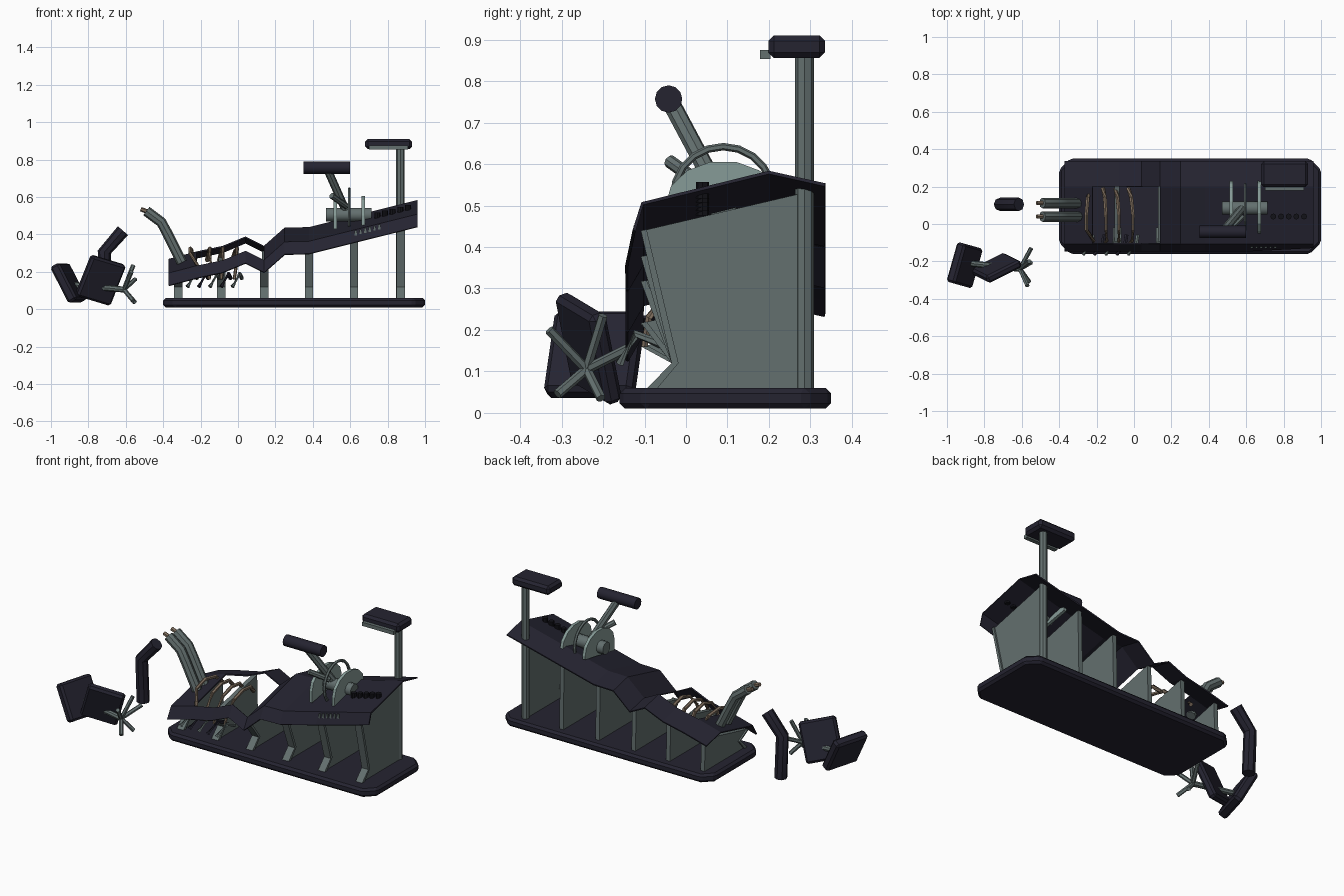
import bpy, bmesh, math
from mathutils import Vector, Matrix

if "Cube" in bpy.data.objects:
    bpy.data.objects.remove(bpy.data.objects["Cube"])


def material(name, rgb):
    m = bpy.data.materials.new(name)
    m.use_nodes = True
    m.diffuse_color = (*rgb, 1)
    m.node_tree.nodes["Principled BSDF"].inputs["Base Color"].default_value = (*rgb, 1)
    return m


NAVY = material("dark navy", (0.018, 0.017, 0.03))
GREY = material("steel grey", (0.125, 0.16, 0.158))
PALE = material("pale teal", (0.24, 0.33, 0.31))
BROWN = material("bone brown", (0.21, 0.155, 0.11))
BLACK = material("black", (0.006, 0.006, 0.009))


def finish(name, bm, mat, bevel=0, smooth=False):
    bmesh.ops.recalc_face_normals(bm, faces=bm.faces)
    mesh = bpy.data.meshes.new(name)
    bm.to_mesh(mesh)
    bm.free()
    mesh.materials.append(mat)
    ob = bpy.data.objects.new(name, mesh)
    bpy.context.collection.objects.link(ob)
    if bevel:
        b = ob.modifiers.new("bevel", "BEVEL")
        b.width, b.segments = bevel, 1
    if smooth:
        bpy.ops.object.select_all(action="DESELECT")
        ob.select_set(True)
        bpy.context.view_layer.objects.active = ob
        bpy.ops.object.shade_smooth_by_angle(angle=math.radians(40))
    return ob


def box(name, centre, size, mat, bevel=0, axes=None):
    bm = bmesh.new()
    bmesh.ops.create_cube(bm, size=1)
    bmesh.ops.scale(bm, vec=size, verts=bm.verts)
    if axes:
        a = Vector(axes[0]).normalized()
        n = a.cross(Vector(axes[1])).normalized()
        rot = Matrix((a, n.cross(a), n)).transposed()
        bmesh.ops.rotate(bm, matrix=rot, verts=bm.verts)
    bmesh.ops.translate(bm, vec=centre, verts=bm.verts)
    return finish(name, bm, mat, bevel)


def tube(name, points, radius, mat, sides=8, closed=False, taper=1.0):
    """Sweep a polygon along a path, with mitred bends."""
    bm = bmesh.new()
    pts = [Vector(p) for p in points]
    n = len(pts)
    rings = []
    for i, p in enumerate(pts):
        before = pts[i - 1] if closed or i else p
        after = pts[(i + 1) % n] if closed or i < n - 1 else p
        d = (after - before).normalized()
        ref = Vector((0, 1, 0)) if abs(d.y) < 0.8 and not closed else Vector((1, 0, 0))
        u = d.cross(ref).normalized()
        v = d.cross(u)
        r = radius * (1 + (taper - 1) * i / (n - 1))
        rings.append([bm.verts.new(p + r * (u * math.cos(a) + v * math.sin(a)))
                      for a in (math.tau * k / sides for k in range(sides))])
    for i in range(n if closed else n - 1):
        a, b = rings[i], rings[(i + 1) % n]
        for k in range(sides):
            j = (k + 1) % sides
            bm.faces.new((a[k], a[j], b[j], b[k]))
    if not closed:
        bm.faces.new(rings[0])
        bm.faces.new(rings[-1])
    return finish(name, bm, mat, smooth=sides > 6)


def plate_x(name, x, width, profile, mat, bevel=0):
    """Extrude a y-z outline along x."""
    bm = bmesh.new()
    f = bm.faces.new([bm.verts.new((x - width / 2, y, z)) for y, z in profile])
    ext = bmesh.ops.extrude_face_region(bm, geom=[f])
    moved = [g for g in ext["geom"] if isinstance(g, bmesh.types.BMVert)]
    bmesh.ops.translate(bm, vec=(width, 0, 0), verts=moved)
    return finish(name, bm, mat, bevel)


# Base slab with cut corners
bm = bmesh.new()
c = 0.06
outline = []
for sx, sy in ((-1, -1), (1, -1), (1, 1), (-1, 1)):
    pair = [(0.3 + sx * (0.70 - c), 0.095 + sy * 0.255), (0.3 + sx * 0.70, 0.095 + sy * (0.255 - c))]
    outline += pair if sx * sy < 0 else pair[::-1]
face = bm.faces.new([bm.verts.new((x, y, 0.01)) for x, y in outline])
ext = bmesh.ops.extrude_face_region(bm, geom=[face])
bmesh.ops.translate(bm, vec=(0, 0, 0.05), verts=[g for g in ext["geom"] if isinstance(g, bmesh.types.BMVert)])
finish("base_slab", bm, NAVY, 0.013)

# Sloping deck shell, open over the broken section
STATIONS = [(-0.37, 0.265), (-0.22, 0.305), (-0.08, 0.335), (0.04, 0.385), (0.14, 0.335),
            (0.25, 0.432), (0.38, 0.435), (0.62, 0.495), (0.96, 0.58)]


def ridge(x):
    for (x0, z0), (x1, z1) in zip(STATIONS, STATIONS[1:]):
        if x <= x1:
            return z0 + (z1 - z0) * (x - x0) / (x1 - x0)
    return STATIONS[-1][1]


bm = bmesh.new()
rows = []
for x, z in STATIONS:
    skirt = -0.125 if x > 0.9 else -0.143
    section = [(skirt, -0.14), (-0.105, -0.075), (0.2, 0), (0.335, -0.03)]
    rows.append([bm.verts.new((x, y, z + dz)) for y, dz in section])
for i, (a, b) in enumerate(zip(rows, rows[1:])):
    for k in range(3):
        if not (k == 1 and 1 <= i <= 3):
            bm.faces.new((a[k], b[k], b[k + 1], a[k + 1]))
shell = finish("deck_shell", bm, NAVY)
solid = shell.modifiers.new("thickness", "SOLIDIFY")
solid.thickness, solid.offset = 0.008, 0

# Support frames under the deck, each with a front flange
for i, x in enumerate((-0.32, -0.09, 0.14, 0.38, 0.62, 0.87)):
    z = ridge(x)
    profile = [(-0.09, 0.058), (0.30, 0.058), (0.292, z - 0.025), (-0.105, z - 0.118), (-0.03, 0.12)]
    plate_x(f"frame_panel_{i}", x, 0.026, profile, GREY)
    flange = [(-0.095, 0.058), (-0.035, 0.12), (-0.109, z - 0.118),
              (-0.095, z - 0.115), (-0.018, 0.12), (-0.07, 0.058)]
    plate_x(f"frame_flange_{i}", x, 0.044, flange, GREY)

# Rear mast with lamp box
tube("mast", [(0.868, 0.286, 0.058), (0.868, 0.286, 0.87)], 0.023, GREY)
box("mast_box", (0.805, 0.267, 0.883), (0.25, 0.137, 0.055), NAVY, 0.014)
box("lamp_strip", (0.805, 0.191, 0.864), (0.21, 0.025, 0.022), GREY)

# Control unit: side cheeks, drum, wheel ring, lever
for i, x in enumerate((0.52, 0.67)):
    cheek = [(0.09 + 0.14 * math.cos(a), 0.50 + 0.108 * math.sin(a))
             for a in (math.pi * k / 7 for k in range(8))]
    cheek += [(-0.05, 0.43), (0.23, 0.48)]
    plate_x(f"control_cheek_{i}", x, 0.018, cheek, PALE)
tube("control_drum", [(0.47, 0.085, 0.505), (0.715, 0.085, 0.505)], 0.037, GREY, 10)
tube("control_ring", [(0.595, 0.09 + 0.12 * math.cos(a), 0.522 + 0.12 * math.sin(a))
                      for a in (math.tau * k / 20 for k in range(20))], 0.009, GREY, 6, True)
tube("lever_stem", [(0.575, 0.08, 0.53), (0.475, -0.04, 0.755)], 0.022, GREY)
tube("lever_grip", [(0.35, -0.042, 0.757), (0.60, -0.042, 0.757)], 0.033, NAVY, 12)
tube("short_lever", [(0.58, 0.04, 0.55), (0.50, -0.04, 0.607)], 0.016, GREY)

# Row of knobs and small gauge bars on the front skirt
for i in range(5):
    x = 0.745 + 0.041 * i
    z = ridge(x) - 0.04
    tube(f"knob_{i}", [(x, 0.04, z - 0.01), (x, 0.04, z + 0.03)], 0.016, BLACK)
for i in range(6):
    x = 0.63 + 0.025 * i
    box(f"gauge_bar_{i}", (x, -0.124, ridge(x) - 0.09), (0.012, 0.006, 0.026), GREY)

# Bent brown ribs through the opening, and prongs below the skirt
for i, x in enumerate((-0.235, -0.165, -0.10, -0.03)):
    bow = (-0.02, 0.015, 0.02, 0.025)[i]
    tube(f"bent_rib_{i}", [(x, 0.19, 0.26), (x + bow * 0.6, 0.14, 0.31), (x + bow, 0.05, 0.325),
                           (x + bow, -0.03, 0.30), (x + 0.02, -0.09, 0.23), (x + 0.01, -0.10, 0.16)],
         0.012, BROWN, 6, taper=0.7)
for i in range(5):
    x = -0.25 + 0.06 * i
    tube(f"prong_{i}", [(x + 0.03, -0.06, 0.165), (x + 0.02, -0.12, 0.19), (x - 0.02, -0.16, 0.12)],
         0.011, NAVY if i % 2 else GREY, 6)

# Pair of bent pipes with exposed cores
for i, y in enumerate((0.04, 0.112)):
    tube(f"bent_pipe_{i}", [(-0.30, y, 0.25), (-0.375, y, 0.40), (-0.41, y, 0.465), (-0.49, y, 0.525)],
         0.028, GREY)
    tube(f"pipe_core_{i}", [(-0.48, y, 0.52), (-0.52, y, 0.535)], 0.012, BROWN, 6)

# Loose bent limb
tube("loose_limb", [(-0.615, 0.105, 0.42), (-0.715, 0.105, 0.305), (-0.705, 0.105, 0.05)], 0.036, NAVY)

# Toppled chair: two cushions, post and five-spoke foot
box("chair_seat", (-0.905, -0.22, 0.14), (0.22, 0.22, 0.055), NAVY, 0.012,
    ((0.27, 0.96, 0), (0.45, -0.13, -0.88)))
box("chair_back", (-0.735, -0.235, 0.155), (0.21, 0.235, 0.045), NAVY, 0.012,
    ((0.2, 0.1, -0.06), (0.08, -0.05, 0.23)))
hub = (-0.61, -0.24, 0.105)
tube("chair_post", [(-0.88, -0.21, 0.13), hub], 0.016, GREY)
for i, tip in enumerate(((-0.57, -0.33, 0.2), (-0.56, -0.2, 0.235), (-0.55, -0.13, 0.16),
                         (-0.55, -0.205, 0.035), (-0.56, -0.31, 0.045))):
    tube(f"chair_foot_{i}", [hub, tip], 0.012, GREY, 6)
